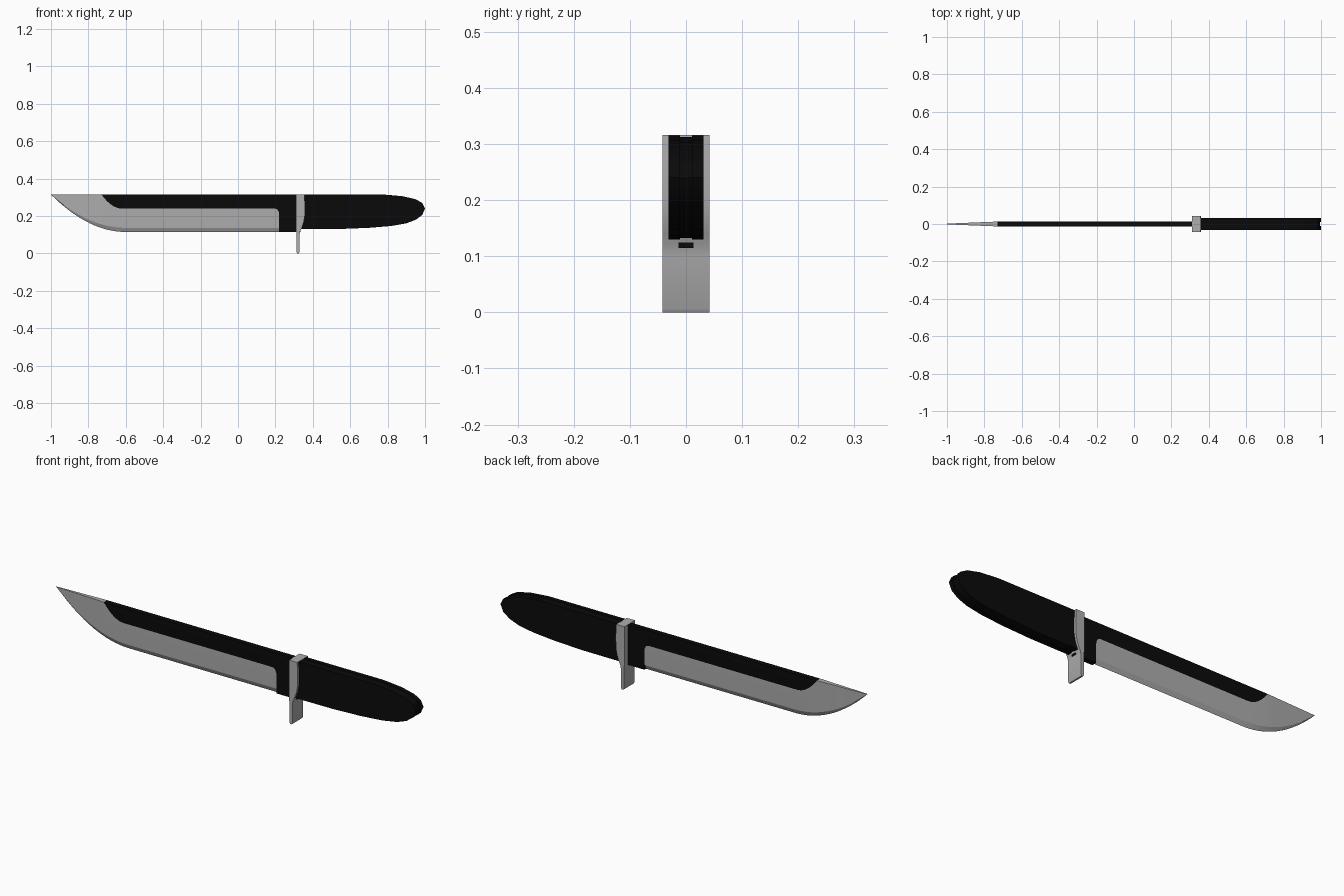
import bpy, bmesh, math

cube = bpy.data.objects.get("Cube")
if cube:
    bpy.data.objects.remove(cube, do_unlink=True)


def material(name, value):
    m = bpy.data.materials.new(name)
    m.use_nodes = True
    color = (value, value, value, 1)
    m.diffuse_color = color
    m.node_tree.nodes["Principled BSDF"].inputs["Base Color"].default_value = color
    return m


BLACK = material("matte black", 0.003)
STEEL = material("steel grey", 0.42)


def finish(bm, name, mats, angle=30):
    bmesh.ops.remove_doubles(bm, verts=bm.verts, dist=0.00005)
    bmesh.ops.recalc_face_normals(bm, faces=bm.faces)
    mesh = bpy.data.meshes.new(name)
    bm.to_mesh(mesh)
    bm.free()
    ob = bpy.data.objects.new(name, mesh)
    bpy.context.collection.objects.link(ob)
    for m in mats:
        mesh.materials.append(m)
    bpy.ops.object.select_all(action='DESELECT')
    ob.select_set(True)
    bpy.context.view_layer.objects.active = ob
    bpy.ops.object.shade_smooth_by_angle(angle=math.radians(angle))
    return ob


def slab(name, profile, y0, y1, mat, angle=30):
    """Extrude an x-z profile from y0 to y1."""
    bm = bmesh.new()
    face = bm.faces.new([bm.verts.new((x, y0, z)) for x, z in profile])
    new = bmesh.ops.extrude_face_region(bm, geom=[face])["geom"]
    bmesh.ops.translate(bm, vec=(0, y1 - y0, 0),
                        verts=[v for v in new if isinstance(v, bmesh.types.BMVert)])
    return finish(bm, name, [mat], angle)


# Blade: sections lofted along x, with black spine and ground steel faces
TOP, LOW, FLAT = 0.315, 0.115, 0.24
BELLY, SPINE, RICASSO, CORNER = -0.6, -0.73, 0.22, 0.025


def edge_z(x):
    return LOW + (TOP - LOW) * max(0, (BELLY - x) / 0.4) ** 2


def paint_z(x):
    if x <= SPINE:
        return TOP
    if x < -0.62:
        return FLAT + (TOP - FLAT) * ((-0.62 - x) / 0.11) ** 2
    u = min(1, max(0, (x - RICASSO + CORNER) / CORNER))
    return FLAT - CORNER * (1 - math.sqrt(1 - u * u))


def section(x):
    w = 0.002 + 0.011 * min(1, (x + 1) / 0.27)
    low, mid = edge_z(x), paint_z(x)
    grind = low + 0.11 * (TOP - low)
    solid = x > RICASSO
    half = [(w, TOP), (w, mid), (w if solid else 0.8 * w, grind),
            (w if solid else 0.0, low)]
    return [(x, y, z) for y, z in half] + [(x, -y, z) for y, z in reversed(half)]


stations = [-1 + 0.03 * i for i in range(9)]
stations += [SPINE + 0.11 * i / 8 for i in range(9)]
stations += [BELLY, -0.2, 0.1]
stations += [RICASSO - CORNER * math.cos(math.pi / 2 * i / 6) for i in range(7)]
stations += [RICASSO + 0.0005, 0.335]

bm = bmesh.new()
rings = [[bm.verts.new(p) for p in section(x)] for x in stations]
for x0, x1, a, b in zip(stations, stations[1:], rings, rings[1:]):
    for i in range(8):
        j = (i + 1) % 8
        f = bm.faces.new((a[i], a[j], b[j], b[i]))
        painted = i in (0, 6, 7) and x0 >= SPINE - 0.001
        f.material_index = 0 if painted or x1 > RICASSO + 0.0001 else 1
bm.faces.new(rings[-1])
finish(bm, "blade", [BLACK, STEEL], 15)

# Handle: two scales either side of a slightly inset tang
grip = [(0.33, 0.315), (0.78, 0.315), (0.88, 0.306), (0.95, 0.29), (0.985, 0.27),
        (1.0, 0.24), (0.985, 0.206), (0.95, 0.18), (0.9, 0.161), (0.82, 0.147),
        (0.7, 0.137), (0.55, 0.131), (0.33, 0.13)]
for side, label in ((1, "back"), (-1, "front")):
    slab("handle_scale_" + label, grip, side * 0.011, side * 0.031, BLACK)
tang = [(0.33 + (x - 0.33) * 0.993, 0.225 + (z - 0.225) * 0.97) for x, z in grip]
slab("tang", tang, -0.012, 0.012, BLACK)

# Crossguard: thick collar that curves into a thin quillon below
guard = [(0.31, 0.316), (0.355, 0.316), (0.358, 0.26), (0.357, 0.2), (0.351, 0.165),
         (0.342, 0.14), (0.333, 0.12), (0.329, 0.1), (0.329, 0.007), (0.325, 0.0),
         (0.317, 0.0), (0.313, 0.007), (0.313, 0.1), (0.31, 0.13)]
slab("crossguard", guard, -0.042, 0.042, STEEL)
